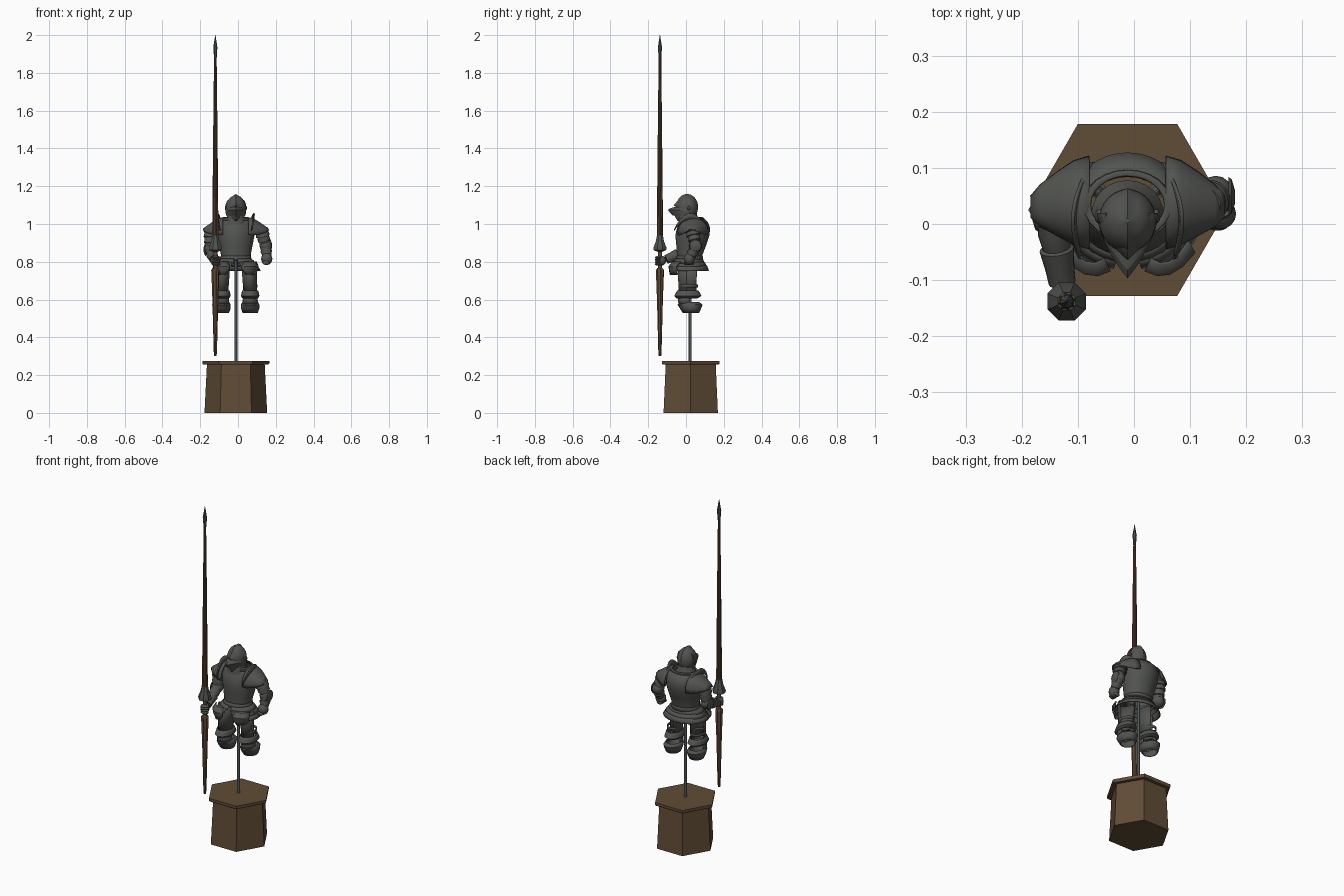
import bpy, bmesh, math
from mathutils import Vector

if "Cube" in bpy.data.objects:
    bpy.data.objects.remove(bpy.data.objects["Cube"])

CX = -0.0115          # centre line of the figure
SIDES = (("right", -1), ("left", 1))


def material(name, rgb):
    m = bpy.data.materials.new(name)
    m.diffuse_color = (*rgb, 1)
    m.use_nodes = True
    m.node_tree.nodes["Principled BSDF"].inputs["Base Color"].default_value = m.diffuse_color
    return m


STEEL = material("dark steel", (0.085, 0.089, 0.080))
ROD = material("blued steel", (0.075, 0.090, 0.092))
WOOD = material("plinth wood", (0.118, 0.073, 0.037))
SHAFT = material("lance wood", (0.118, 0.066, 0.036))
BLACK = material("sight black", (0.012, 0.012, 0.012))


def skin(name, rows, mat, closed=True, caps=True, thick=0.0, angle=35):
    """Bridge rows of points into a surface."""
    bm = bmesh.new()
    vs = [[bm.verts.new(p) for p in row] for row in rows]
    n = len(rows[0])
    for a, b in zip(vs, vs[1:]):
        for i in range(n if closed else n - 1):
            j = (i + 1) % n
            bm.faces.new((a[i], a[j], b[j], b[i]))
    if caps and closed:
        bm.faces.new(vs[0][::-1])
        bm.faces.new(vs[-1])
    bmesh.ops.recalc_face_normals(bm, faces=bm.faces)
    me = bpy.data.meshes.new(name)
    bm.to_mesh(me)
    bm.free()
    me.materials.append(mat)
    if angle:
        for p in me.polygons:
            p.use_smooth = True
        me.set_sharp_from_angle(angle=math.radians(angle))
    ob = bpy.data.objects.new(name, me)
    bpy.context.collection.objects.link(ob)
    if thick:
        mod = ob.modifiers.new("plate", 'SOLIDIFY')
        mod.thickness = thick
        mod.offset = 0
    return ob


def loft(name, rings, mat=STEEL, n=24, start=0, span=360, **kw):
    """Horizontal elliptical rings (x, y, z, rx, ry); angle 0 = front, 90 = +x."""
    full = span == 360
    rows = []
    for x, y, z, rx, ry in rings:
        row = []
        for i in range(n if full else n + 1):
            a = math.radians(start + span * i / n)
            row.append(Vector((x + rx * math.sin(a), y - ry * math.cos(a), z)))
        rows.append(row)
    return skin(name, rows, mat, closed=full, **kw)


def limb(name, p0, p1, profile, n=16, mat=STEEL, flat=1.0, **kw):
    """Round tube from p0 to p1 with (t, radius) profile."""
    p0, p1 = Vector(p0), Vector(p1)
    q = (p1 - p0).to_track_quat('Z', 'Y')
    rows = []
    for t, r in profile:
        row = []
        for i in range(n):
            a = 2 * math.pi * i / n
            row.append(p0.lerp(p1, t) + q @ Vector((r * math.cos(a) * flat, r * math.sin(a), 0)))
        rows.append(row)
    return skin(name, rows, mat, **kw)


def blob(name, c, r, mat=STEEL, n=16):
    """Ellipsoid."""
    rings = []
    for k in range(9):
        b = math.pi * (0.03 + 0.94 * k / 8)
        rings.append((c[0], c[1], c[2] - r[2] * math.cos(b), r[0] * math.sin(b), r[1] * math.sin(b)))
    return loft(name, rings, mat, n)


# Hexagonal plinth and support rod
HEX = [(0.0, 0.166), (0.256, 0.153), (0.256, 0.173), (0.262, 0.177), (0.275, 0.177)]
loft("plinth", [(CX, 0.025, z, r, r) for z, r in HEX], WOOD, n=6, start=30, angle=0)
loft("support_rod", [(CX, 0.022, z, 0.008, 0.008) for z in (0.27, 0.85)], ROD, n=12)

# Lance: fluted shaft, butt, grip, guard and point
LX, LY = -0.12, -0.138


def lance_part(name, profile, mat, n, flute=1.0):
    rows = []
    for z, r in profile:
        row = []
        for i in range(n):
            a, k = 2 * math.pi * (i + 0.5) / n, r * (flute if i % 2 else 1)
            row.append(Vector((LX + k * math.cos(a), LY + k * math.sin(a), z)))
        rows.append(row)
    skin(name, rows, mat, angle=25)


lance_part("lance_shaft", [(0.93, 0.017), (1.1, 0.0155), (1.5, 0.0115), (1.89, 0.007)], SHAFT, 16, 0.78)
lance_part("lance_butt", [(0.302, 0.007), (0.33, 0.009), (0.6, 0.016), (0.755, 0.022), (0.768, 0.013)], SHAFT, 16, 0.82)
lance_part("lance_grip", [(0.765, 0.011), (0.86, 0.011)], SHAFT, 12)
lance_part("lance_guard", [(0.853, 0.014), (0.862, 0.036), (0.875, 0.037), (0.91, 0.023), (0.94, 0.017)], STEEL, 8)
lance_part("lance_point", [(1.88, 0.008), (1.90, 0.009), (1.935, 0.012), (1.97, 0.006), (2.0, 0.001)], ROD, 8)

# Body plates
loft("cuirass", [(CX, 0.020, 0.812, 0.078, 0.066), (CX, 0.020, 0.84, 0.078, 0.067),
                 (CX, 0.028, 0.89, 0.088, 0.078), (CX, 0.034, 0.94, 0.097, 0.089),
                 (CX, 0.040, 0.98, 0.098, 0.086), (CX, 0.042, 1.01, 0.088, 0.072),
                 (CX, 0.036, 1.03, 0.070, 0.056)], n=32, thick=0.003, caps=False)
loft("neckline_rim", [(CX, 0.034, 1.018, 0.080, 0.062), (CX, 0.034, 1.030, 0.076, 0.060),
                      (CX, 0.034, 1.034, 0.066, 0.052)], caps=False, thick=0.005)
loft("gorget", [(CX, 0.018, 1.0, 0.064, 0.060), (CX, 0.012, 1.035, 0.048, 0.050),
                (CX, 0.010, 1.06, 0.042, 0.046)])
loft("waist_band", [(CX, 0.018, 0.808, 0.083, 0.072), (CX, 0.019, 0.822, 0.080, 0.069),
                    (CX, 0.020, 0.832, 0.077, 0.066)], caps=False, thick=0.004)

# Flared skirt of overlapping hoops, parted at the front
for k, (z0, z1, r0, r1, gap) in enumerate(((0.815, 0.793, 0.082, 0.102, 6),
                                           (0.798, 0.775, 0.096, 0.117, 12),
                                           (0.780, 0.752, 0.110, 0.130, 24))):
    loft(f"skirt_hoop_{k + 1}", [(CX, 0.015, z0, r0, r0 * 0.86), (CX, 0.014, (z0 + z1) / 2, (r0 + r1) / 2 + 0.002, (r0 + r1) * 0.42),
                                 (CX, 0.014, z1, r1, r1 * 0.81)],
         n=32, start=gap, span=360 - 2 * gap, thick=0.004)

# Helmet: keeled skull, pointed visor, brow and sight slit
rows = []
for k in range(11):
    b = math.pi * (0.02 + 0.70 * k / 10)
    row = []
    for i in range(32):
        a = 2 * math.pi * i / 32
        x, y, z = math.sin(b) * math.sin(a), -math.sin(b) * math.cos(a), math.cos(b)
        keel = 1 + 0.07 * max(0, 1 - abs(x) * 5) * max(0, z + 0.5)
        row.append(Vector((CX + x * 0.051, 0.006 + y * 0.056 * keel, 1.085 + z * 0.067 * keel)))
    rows.append(row)
skin("helmet_skull", rows, STEEL, angle=25)


def visor(name, prof, mat, back=0.02):
    """Wedge-fronted rings (z, half width, front y)."""
    rows = []
    for z, rx, fy in prof:
        row = []
        for i in range(25):
            a = math.pi * (i / 24 - 0.5)
            w = 0.55 * (1 - abs(math.sin(a))) + 0.45 * math.cos(a)
            row.append(Vector((CX + rx * math.sin(a), back + (fy - back) * w, z)))
        rows.append(row)
    skin(name, rows, mat, angle=25)


visor("helmet_chin", [(1.012, 0.036, -0.030), (1.018, 0.040, -0.046), (1.042, 0.047, -0.060), (1.05, 0.049, -0.062)], STEEL)
visor("helmet_visor", [(1.044, 0.051, -0.068), (1.060, 0.054, -0.084), (1.074, 0.055, -0.097),
                       (1.084, 0.054, -0.082), (1.090, 0.053, -0.060)], STEEL)
visor("sight_slit", [(1.088, 0.050, -0.056), (1.098, 0.050, -0.054)], BLACK)
visor("helmet_brow", [(1.096, 0.054, -0.064), (1.104, 0.054, -0.062), (1.122, 0.047, -0.045), (1.128, 0.040, -0.032)], STEEL)
for side, s in SIDES:
    limb(f"{side}_visor_pivot", (CX + s * 0.045, 0.014, 1.085), (CX + s * 0.058, 0.014, 1.085),
         [(0, 0.012), (0.7, 0.012), (1, 0.007)])

for side, s in SIDES:
    X = lambda d: CX + s * d

    # Shoulder: arched plate, second lame below, upright neck guard
    def arch(name, sections, lo=0, hi=180, thick=0.004):
        rows = []
        for d, y, ry, zb, zt in sections:
            row = []
            for i in range(17):
                a = math.radians(lo + (hi - lo) * i / 16)
                row.append(Vector((X(d), y - ry * math.cos(a), zb + (zt - zb) * math.sin(a) ** 0.75 if 0 < i < 16 else zb)))
            rows.append(row)
        skin(name, rows, STEEL, closed=False, thick=thick)

    arch(f"{side}_shoulder_plate", [(0.068, 0.038, 0.082, 0.945, 1.034), (0.095, 0.038, 0.074, 0.94, 1.026),
                                    (0.125, 0.036, 0.056, 0.945, 1.008), (0.155, 0.033, 0.036, 0.955, 0.987),
                                    (0.172, 0.031, 0.018, 0.965, 0.974)])
    rows = []
    for i in range(15):
        t = i / 14
        h = math.sin(math.pi * t) ** 0.8
        y = -0.062 + 0.172 * t
        d = 0.082 + 0.016 * math.sin(math.pi * t) - 0.022 * t * t
        rows.append([Vector((X(d), y, 0.965 + 0.058 * h)), Vector((X(d + 0.004), y, 0.972 + 0.085 * h))])
    skin(f"{side}_neck_guard", rows, STEEL, closed=False, thick=0.006)

    # Thigh: shell open at the outer back, with straps
    lx = X(0.076)
    loft(f"{side}_thigh_plate", [(X(0.072), 0.012, 0.79, 0.040, 0.054), (X(0.073), 0.010, 0.72, 0.037, 0.050),
                                 (lx, 0.010, 0.64, 0.034, 0.047)],
         n=20, start=-120 - s * 35, span=240, thick=0.004)
    loft(f"{side}_thigh_strap", [(lx, 0.012, 0.665, 0.036, 0.049), (lx, 0.012, 0.68, 0.036, 0.049)],
         caps=False, thick=0.003)

    # Knee: stepped hoops, pinched joint and flared lower cuff
    loft(f"{side}_knee_upper", [(lx, 0.010, 0.648, 0.040, 0.054), (lx, 0.010, 0.634, 0.044, 0.062),
                                (lx, 0.010, 0.620, 0.047, 0.070), (lx, 0.006, 0.608, 0.040, 0.054)],
         caps=False, thick=0.004)
    loft(f"{side}_knee_cap", [(lx, 0.004, 0.615, 0.036, 0.044), (lx, 0.002, 0.595, 0.038, 0.042),
                              (lx, 0.008, 0.575, 0.040, 0.046)], start=-110, span=220, thick=0.004)
    loft(f"{side}_shin_cuff", [(lx, 0.018, 0.585, 0.040, 0.052), (lx, 0.022, 0.572, 0.047, 0.064),
                               (lx, 0.024, 0.553, 0.046, 0.054), (lx, 0.026, 0.530, 0.038, 0.041)],
         caps=False, thick=0.004)

    # Hanging hip plate over the thigh
    rows = []
    for z, w, y in ((0.800, 0.034, -0.068), (0.775, 0.044, -0.088), (0.755, 0.042, -0.085), (0.732, 0.022, -0.082)):
        rows.append([Vector((X(0.075 + w * u), y + 0.022 * u * u + 0.016 * u, z)) for u in (-1, -0.5, 0, 0.5, 1)])
    skin(f"{side}_hip_plate", rows, STEEL, closed=False, thick=0.005)

# Arms: one at rest, one holding the lance
LAMES = [(0, 0.034), (0.18, 0.039), (0.2, 0.034), (0.42, 0.038), (0.44, 0.032), (0.7, 0.034), (0.72, 0.029), (1, 0.028)]
CUFF = [(0, 0.026), (0.3, 0.029), (0.5, 0.025), (0.52, 0.031), (0.8, 0.026), (1, 0.024)]
ARMS = (("right", -1, (-0.142, 0.033, 0.975), (-0.148, 0.020, 0.865), (-0.128, -0.105, 0.812), (-0.122, -0.133, 0.806), (0.024, 0.028, 0.027)),
        ("left", 1, (0.122, 0.033, 0.975), (0.146, 0.050, 0.885), (0.153, 0.028, 0.83), (0.152, 0.018, 0.815), (0.030, 0.028, 0.032)))
for side, s, shoulder, elbow, wrist, hand, size in ARMS:
    limb(f"{side}_upper_arm", shoulder, elbow, LAMES)
    blob(f"{side}_elbow_cap", elbow, (0.032, 0.036, 0.032))
    limb(f"{side}_elbow_wing", (elbow[0] + s * 0.022, elbow[1], elbow[2]), (elbow[0] + s * 0.034, elbow[1], elbow[2]),
         [(0, 0.034), (0.5, 0.030), (1, 0.010)])
    limb(f"{side}_forearm", elbow, wrist, CUFF)
    blob(f"{side}_gauntlet", hand, size)

# Fingers wrapped round the lance grip, and curled at rest
for k in range(4):
    z = 0.787 + 0.012 * k
    blob(f"right_finger_{k + 1}", (LX + 0.004, LY - 0.008, z), (0.024, 0.019, 0.008), n=12)
    blob(f"left_finger_{k + 1}", (0.148, -0.004 + 0.013 * k, 0.795), (0.019, 0.008, 0.012), n=12)
